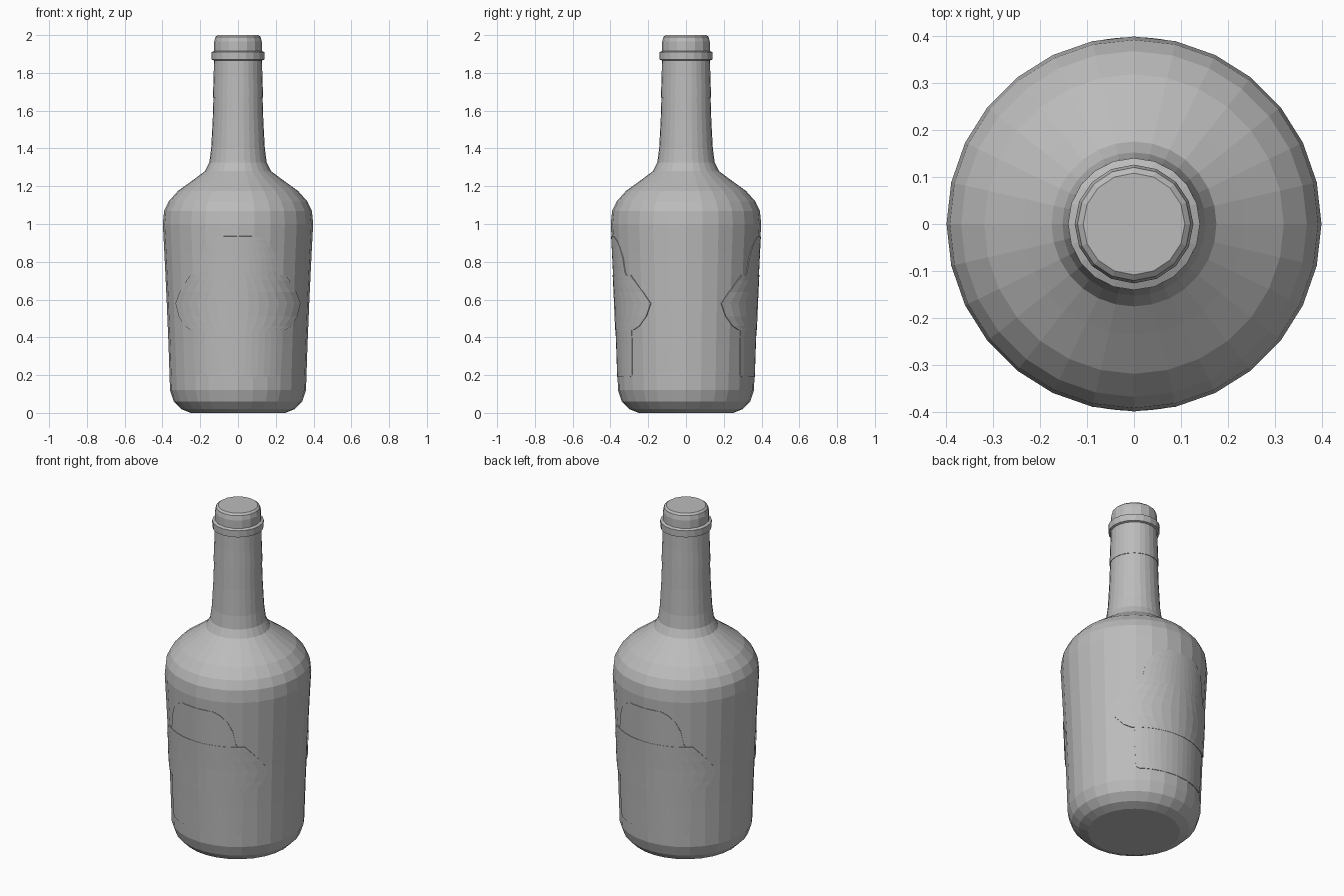
import bpy
import bmesh
from math import sin, cos, asin, pi, tau

cube = bpy.data.objects.get("Cube")
if cube:
    bpy.data.objects.remove(cube, do_unlink=True)

grey = bpy.data.materials.new("plain grey")
grey.use_nodes = True
GREY = (0.5, 0.5, 0.5, 1)
grey.diffuse_color = GREY
grey.node_tree.nodes["Principled BSDF"].inputs["Base Color"].default_value = GREY


def finish(name, bm):
    bmesh.ops.recalc_face_normals(bm, faces=bm.faces)
    mesh = bpy.data.meshes.new(name)
    bm.to_mesh(mesh)
    bm.free()
    mesh.materials.append(grey)
    obj = bpy.data.objects.new(name, mesh)
    bpy.context.collection.objects.link(obj)
    return obj


def lathe(name, profile, sides):
    """Turn a (radius, height) profile around z and cap both ends."""
    bm = bmesh.new()
    rings = [[bm.verts.new((r * cos(tau * i / sides), r * sin(tau * i / sides), z))
              for i in range(sides)] for r, z in profile]
    for low, high in zip(rings, rings[1:]):
        for i in range(sides):
            j = (i + 1) % sides
            bm.faces.new((low[i], low[j], high[j], high[i]))
    bm.faces.new(rings[0])
    bm.faces.new(rings[-1])
    return finish(name, bm)


# Glass body: base, shoulder and tapering neck
body = [(0.25, 0), (0.30, 0.02), (0.34, 0.06), (0.36, 0.12), (0.368, 0.36),
        (0.378, 0.6), (0.39, 0.85), (0.398, 1.0), (0.391, 1.07), (0.367, 1.12),
        (0.318, 1.175), (0.235, 1.235), (0.175, 1.28), (0.152, 1.325),
        (0.142, 1.4), (0.134, 1.55), (0.13, 1.675)]
lathe("bottle_body", body, 28)

# Neck sleeve, lip ring and stopper
lathe("neck_sleeve", [(0.133, 1.67), (0.129, 1.78), (0.127, 1.88)], 28)
lathe("lip_ring", [(0.125, 1.865), (0.139, 1.87), (0.14, 1.91), (0.125, 1.917)], 20)
lathe("stopper", [(0.126, 1.9), (0.126, 1.965), (0.12, 1.99), (0.108, 2.0)], 16)


def body_radius(z):
    for (r0, z0), (r1, z1) in zip(body, body[1:]):
        if z0 <= z <= z1:
            return r0 + (r1 - r0) * (z - z0) / (z1 - z0)


def label(name, rows, lift, turn):
    """Thin plate wrapped on the body; rows give (height, half width)."""
    columns = 14
    bm = bmesh.new()
    grid = []
    for z, half in rows:
        r = body_radius(z)
        span = asin(half / r)
        angles = [turn - pi / 2 + span * (2 * i / columns - 1) for i in range(columns + 1)]
        grid.append([bm.verts.new(((r + lift) * cos(a), (r + lift) * sin(a), z))
                     for a in angles])
    for low, high in zip(grid, grid[1:]):
        for i in range(columns):
            bm.faces.new((low[i], low[i + 1], high[i + 1], high[i]))
    obj = finish(name, bm)
    solid = obj.modifiers.new("thickness", 'SOLIDIFY')
    solid.thickness = 0.008
    solid.offset = -1


# Matching raised labels: panel, arched crest and ribbon
panel = [(0.19, 0.21), (0.2, 0.225), (0.36, 0.235), (0.46, 0.235)]
crest = [(0.7, 0.23), (0.75, 0.21), (0.82, 0.2), (0.88, 0.175), (0.915, 0.14), (0.935, 0.1)]
ribbon = [(0.44, 0.25), (0.46, 0.28), (0.51, 0.31), (0.58, 0.328), (0.64, 0.305),
          (0.7, 0.27), (0.73, 0.25)]
for side, turn in (("front", 0), ("back", pi)):
    label(side + "_label_panel", panel, 0.002, turn)
    label(side + "_label_crest", crest, 0.002, turn)
    label(side + "_label_ribbon", ribbon, 0.004, turn)
